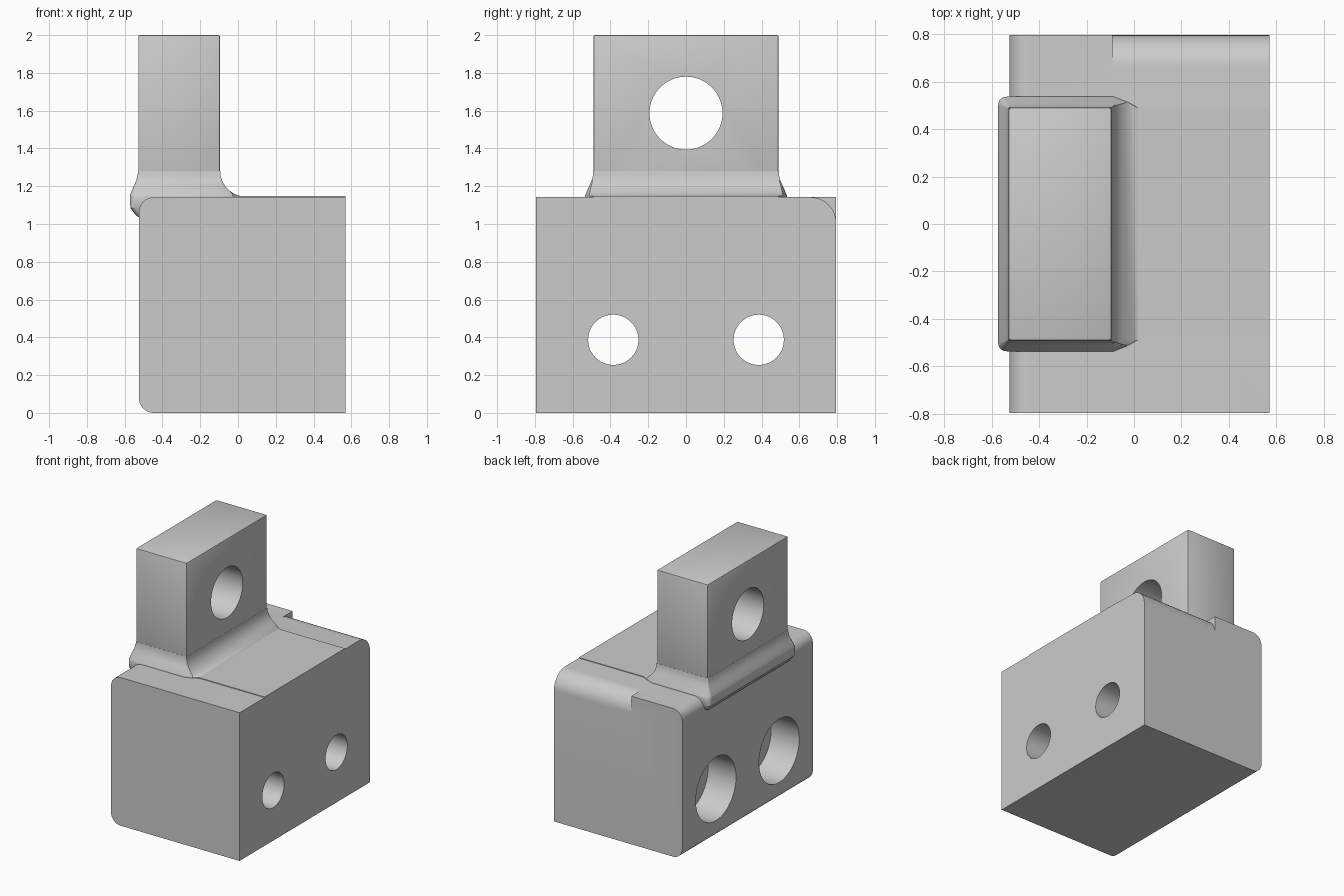
import bpy, bmesh, math

if "Cube" in bpy.data.objects:
    bpy.data.objects.remove(bpy.data.objects["Cube"])

grey = bpy.data.materials.new("light_grey")
grey.diffuse_color = (0.6, 0.6, 0.6, 1)
grey.use_nodes = True
grey.node_tree.nodes["Principled BSDF"].inputs["Base Color"].default_value = grey.diffuse_color


def make(name, bm):
    bmesh.ops.recalc_face_normals(bm, faces=bm.faces)
    me = bpy.data.meshes.new(name)
    bm.to_mesh(me)
    bm.free()
    me.materials.append(grey)
    ob = bpy.data.objects.new(name, me)
    bpy.context.collection.objects.link(ob)
    return ob


def loft(name, rings):
    """Closed solid through rings that have equal point counts."""
    bm = bmesh.new()
    rows = [[bm.verts.new(p) for p in r] for r in rings]
    n = len(rows[0])
    for a, b in zip(rows, rows[1:]):
        for i in range(n):
            j = (i + 1) % n
            bm.faces.new((a[i], a[j], b[j], b[i]))
    bm.faces.new(rows[0])
    bm.faces.new(rows[-1])
    return make(name, bm)


def box(name, x0, x1, y0, y1, z0, z1):
    return loft(name, [[(x0, y0, z), (x1, y0, z), (x1, y1, z), (x0, y1, z)] for z in (z0, z1)])


def cylinder_x(x0, x1, y, z, r, n=64):
    ang = [2 * math.pi * i / n for i in range(n)]
    return loft("hole_cutter", [[(x, y + r * math.cos(a), z + r * math.sin(a)) for a in ang]
                                for x in (x0, x1)])


def arc(cx, cy, r, a0, a1, n=10):
    return [(cx + r * math.cos(math.radians(a0 + (a1 - a0) * i / n)),
             cy + r * math.sin(math.radians(a0 + (a1 - a0) * i / n))) for i in range(n + 1)]


def finish(ob, cutters=()):
    """Cut the holes, bake the modifiers and shade."""
    for c in cutters:
        m = ob.modifiers.new("cut", 'BOOLEAN')
        m.object, m.solver = c, 'EXACT'
    bpy.context.view_layer.update()
    baked = bpy.data.meshes.new_from_object(ob.evaluated_get(bpy.context.evaluated_depsgraph_get()))
    ob.modifiers.clear()
    ob.data = baked
    for c in cutters:
        bpy.data.objects.remove(c)
    bpy.ops.object.select_all(action='DESELECT')
    ob.select_set(True)
    bpy.context.view_layer.objects.active = ob
    bpy.ops.object.shade_smooth_by_angle(angle=math.radians(30))


XL, XR, Y, TOP = -0.525, 0.57, 0.795, 1.142

# Base block: rounded left edges, extruded front to back
r = 0.08
profile = arc(XL + r, r, r, 270, 180) + arc(XL + r, TOP - r, r, 180, 90) + [(XR, TOP), (XR, 0)]
block = loft("base_block", [[(x, y, z) for x, z in profile] for y in (-Y, Y)])

# Rounded back top edge, stopping short of the left side
r = 0.135
corner = arc(Y - r, TOP - r, r, 90, 0) + [(Y + 0.1, TOP - r), (Y + 0.1, TOP + 0.1), (Y - r, TOP + 0.1)]
cutters = [loft("edge_cutter", [[(x, y, z) for y, z in corner] for x in (-0.09, XR + 0.1)])]

# Counterbored bolt holes
for y in (-0.385, 0.385):
    cutters.append(cylinder_x(-0.8, XL + 0.24, y, 0.387, 0.245))
    cutters.append(cylinder_x(-0.4, 0.8, y, 0.387, 0.133))
finish(block, cutters)

# Thin raised pad on top of the block
finish(box("top_pad", -0.4, XR, -0.49, 0.49, TOP, 1.147))

# Upright lug with a cross hole
lug = box("upright_lug", -0.528, -0.095, -0.49, 0.49, 1.1, 2.0)
bev = lug.modifiers.new("bevel", 'BEVEL')
bev.width, bev.segments = 0.008, 2
finish(lug, [cylinder_x(-0.8, 0.3, 0, 1.587, 0.193)])


# Flared skirt around the lug foot: fillet to the right, lip on the other sides
def skirt_ring(z, xl, xr, yo):
    c = min(0.035, 0.004 + (yo - 0.488) * 0.7)
    half = [(xr, 0.488), (min(xr, -0.03), 0.488 + (yo - 0.488) * 0.55), (min(xr, -0.085), yo)]
    half += arc(xl + c, yo - c, c, 90, 180, 5)
    return [(x, y, z) for x, y in half] + [(x, -y, z) for x, y in reversed(half)]


def fillet_x(z):
    d = min(1.0, max(0.0, (1.28 - z) / 0.135))
    return -0.094 + 0.135 * (1 - math.sqrt(1 - d * d))


levels = [(1.03, -0.515, 0.50), (1.045, -0.54, 0.515), (1.085, -0.57, 0.535), (1.147, -0.572, 0.536),
          (1.152, -0.571, 0.534), (1.16, -0.569, 0.53), (1.18, -0.561, 0.522), (1.205, -0.55, 0.511),
          (1.23, -0.539, 0.50), (1.255, -0.532, 0.493), (1.28, -0.529, 0.491)]
finish(loft("foot_skirt", [skirt_ring(z, xl, fillet_x(z), yo) for z, xl, yo in levels]))
